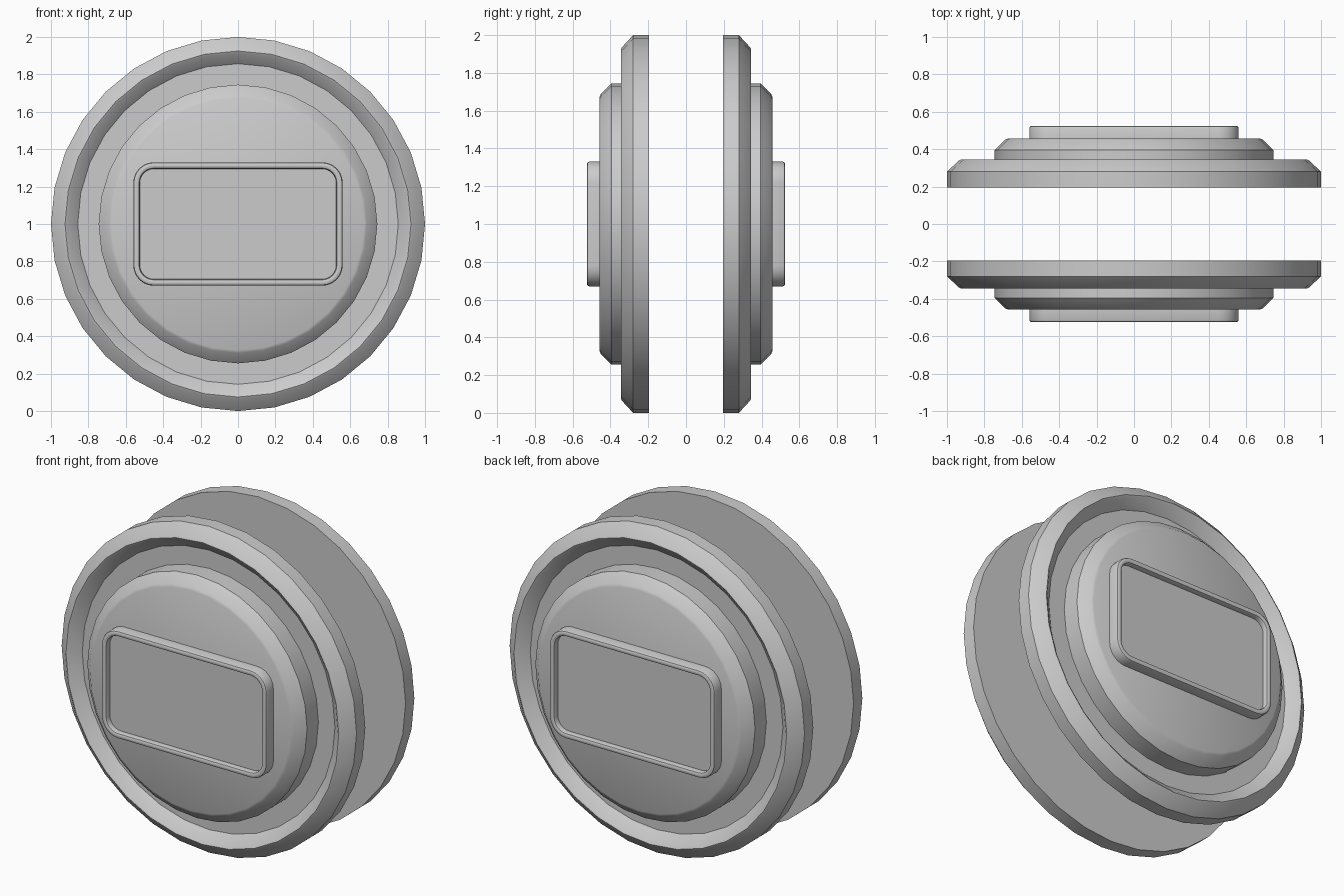
import bpy, bmesh
from math import sin, cos, pi, radians

if "Cube" in bpy.data.objects:
    bpy.data.objects.remove(bpy.data.objects["Cube"])

SEG = 32


def circle(r, y):
    return [(r * cos(2 * pi * i / SEG), y, 1 + r * sin(2 * pi * i / SEG)) for i in range(SEG)]


def rounded_rect(inset, y, w=0.56, h=0.33, rad=0.11, n=6):
    r = rad - inset
    pts = []
    for k, (sx, sz) in enumerate([(1, 1), (-1, 1), (-1, -1), (1, -1)]):
        for i in range(n + 1):
            a = pi / 2 * (k + i / n)
            pts.append((sx * (w - rad) + r * cos(a), y, 1 + sz * (h - rad) + r * sin(a)))
    return pts


def loft(name, loops, angle=35):
    bm = bmesh.new()
    rings = [[bm.verts.new(p) for p in loop] for loop in loops]
    for a, b in zip(rings, rings[1:]):
        for i in range(len(a)):
            j = (i + 1) % len(a)
            bm.faces.new((a[i], a[j], b[j], b[i]))
    bm.faces.new(rings[0])
    bm.faces.new(rings[-1])
    bmesh.ops.recalc_face_normals(bm, faces=bm.faces)
    me = bpy.data.meshes.new(name)
    bm.to_mesh(me)
    bm.free()
    ob = bpy.data.objects.new(name, me)
    bpy.context.collection.objects.link(ob)
    bpy.ops.object.select_all(action='DESELECT')
    ob.select_set(True)
    bpy.context.view_layer.objects.active = ob
    bpy.ops.object.shade_smooth_by_angle(angle=radians(angle))


# (radius, depth) profile: dished outer rim, then the raised centre disc
disc = [(1.0, 0.195), (1.0, 0.28), (0.935, 0.34), (0.925, 0.345), (0.915, 0.34),
        (0.857, 0.285), (0.745, 0.285), (0.745, 0.395), (0.69, 0.45), (0.675, 0.457)]
# (inset, depth) profile: raised frame with a sunken panel
plate = [(0, 0.45), (0, 0.512), (0.004, 0.521), (0.013, 0.525), (0.022, 0.525),
         (0.031, 0.521), (0.035, 0.512), (0.035, 0.49)]

# the same cap faces front and back
for side, s in (("front", -1), ("back", 1)):
    loft(side + "_disc", [circle(r, s * y) for r, y in disc])
    loft(side + "_plate", [rounded_rect(i, s * y) for i, y in plate])
